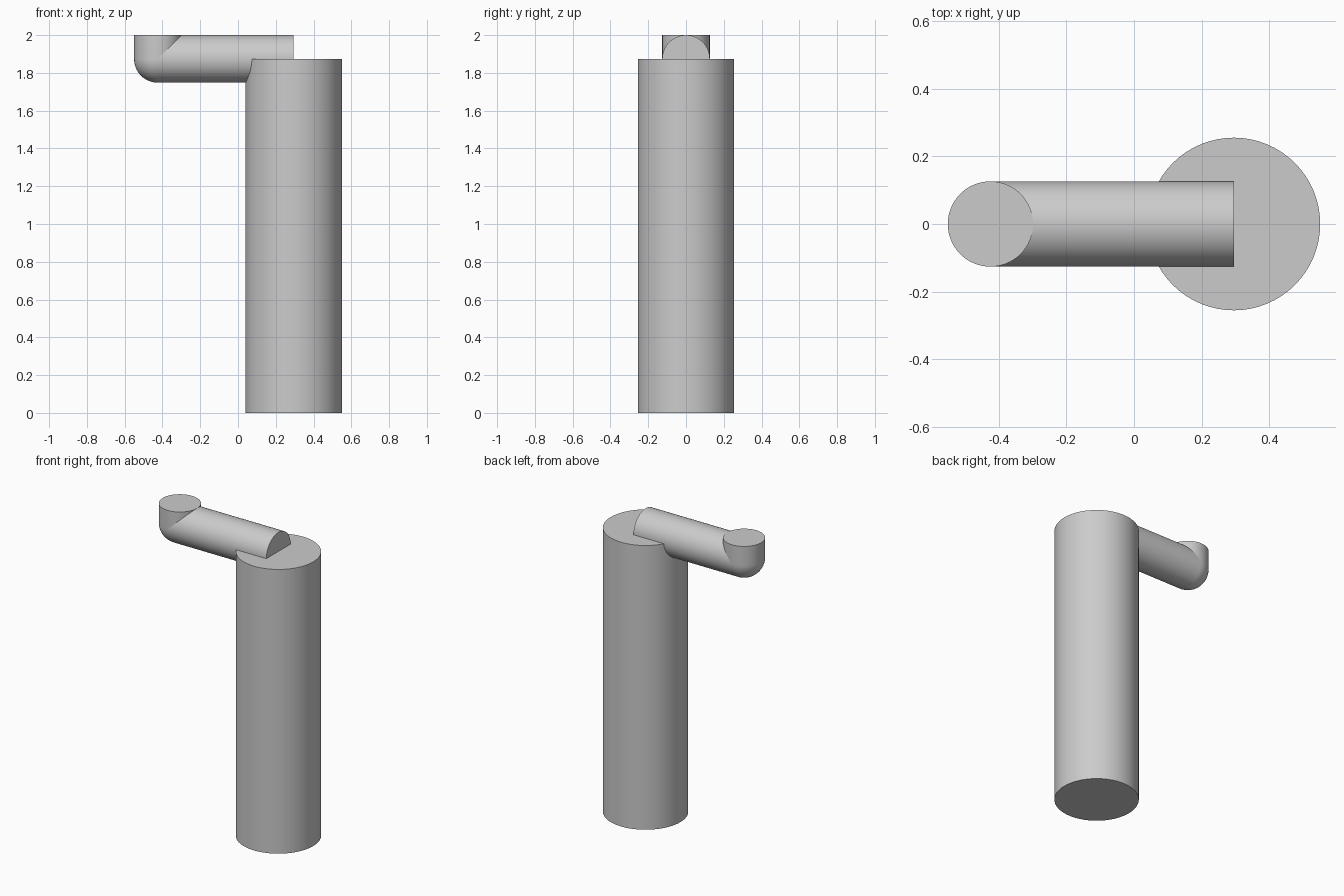
import bpy
import math

# Remove the default cube only
cube = bpy.data.objects.get("Cube")
if cube:
    bpy.data.objects.remove(cube, do_unlink=True)

SEGMENTS = 64
COLUMN_X, COLUMN_R = 0.295, 0.255
TOP = 1.874                # top of the column and axis height of the arm
PIPE_X, PIPE_R = -0.424, 0.126

# Single plain grey
grey = bpy.data.materials.new("plain_grey")
grey.use_nodes = True
colour = (0.6, 0.6, 0.6, 1.0)
grey.diffuse_color = colour
grey.node_tree.nodes["Principled BSDF"].inputs["Base Color"].default_value = colour


def finish(obj, name):
    obj.name = name
    obj.data.name = name
    obj.data.materials.append(grey)
    bpy.ops.object.shade_smooth_by_angle(angle=math.radians(30))
    return obj


def cylinder(name, radius, length, centre, rotation=(0, 0, 0)):
    bpy.ops.mesh.primitive_cylinder_add(vertices=SEGMENTS, radius=radius, depth=length,
                                        location=centre, rotation=rotation)
    return finish(bpy.context.object, name)


def lathe(name, profile, location):
    """Spin a profile of (radius, height) points that starts and ends on the axis."""
    mesh = bpy.data.meshes.new(name)
    verts, rings = [], []
    for r, z in profile:
        start = len(verts)
        count = 1 if r < 1e-6 else SEGMENTS
        for i in range(count):
            a = math.tau * i / SEGMENTS
            verts.append((r * math.cos(a), r * math.sin(a), z))
        rings.append([start + i % count for i in range(SEGMENTS)])
    faces = [rings[0 - 2][:]]          # flat disc on the rim
    for low, high in zip(rings[:-2], rings[1:-1]):
        for i in range(SEGMENTS):
            j = (i + 1) % SEGMENTS
            loop = [low[i], low[j], high[j], high[i]]
            faces.append(list(dict.fromkeys(loop)))
    mesh.from_pydata(verts[:-1], [], faces)
    obj = bpy.data.objects.new(name, mesh)
    obj.location = location
    bpy.context.collection.objects.link(obj)
    bpy.ops.object.select_all(action="DESELECT")
    obj.select_set(True)
    bpy.context.view_layer.objects.active = obj
    return finish(obj, name)


# Tall column
cylinder("column", COLUMN_R, TOP, (COLUMN_X, 0, TOP / 2))

# Horizontal arm, half sunk into the column top
cylinder("arm", PIPE_R, COLUMN_X - PIPE_X, ((COLUMN_X + PIPE_X) / 2, 0, TOP),
         (0, math.pi / 2, 0))

# Upturned end: rounded bottom, straight wall and flat rim
steps = 16
bowl = [(PIPE_R * math.sin(math.pi / 2 * k / steps),
         -PIPE_R * math.cos(math.pi / 2 * k / steps)) for k in range(steps + 1)]
lathe("upturned_end", bowl + [(PIPE_R, PIPE_R), (0, PIPE_R)], (PIPE_X, 0, TOP))
